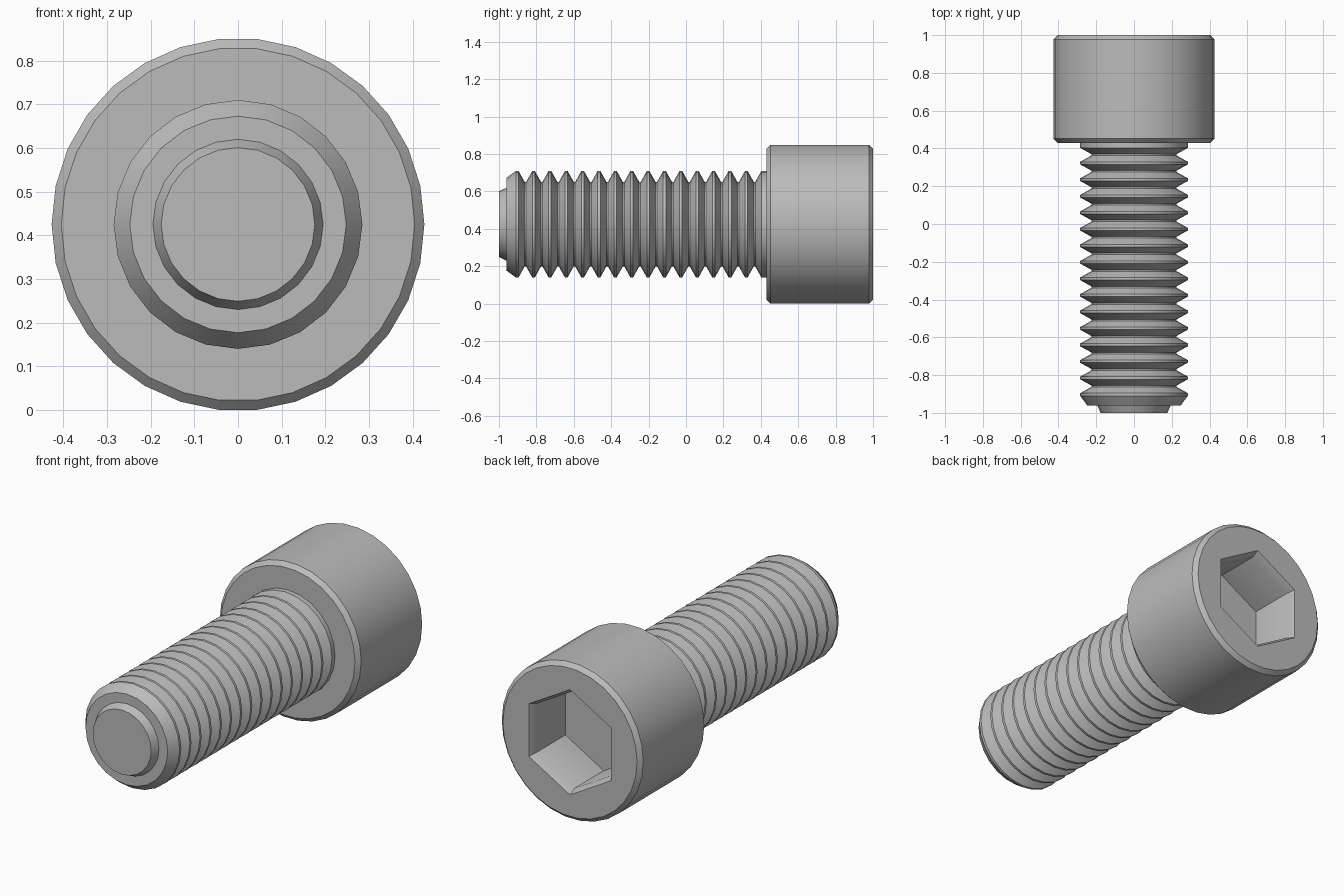
import bpy, bmesh, math

cube = bpy.data.objects.get("Cube")
if cube:
    bpy.data.objects.remove(cube)

AXIS_Z = 0.425      # height of the bolt's long axis
HEAD_R = 0.427
CREST_R, ROOT_R = 0.285, 0.226
PITCH = 0.0875

steel = bpy.data.materials.new("grey steel")
steel.use_nodes = True
grey = (0.5, 0.5, 0.5, 1)
steel.diffuse_color = grey
steel.node_tree.nodes["Principled BSDF"].inputs["Base Color"].default_value = grey


def ring(bm, y, radius, sides, start=0.0):
    """Closed loop of vertices around the long axis."""
    angles = [start + math.tau * i / sides for i in range(sides)]
    return [bm.verts.new((radius * math.cos(a), y, AXIS_Z + radius * math.sin(a)))
            for a in angles]


def skin(bm, rings):
    """Join neighbouring rings with quads."""
    for a, b in zip(rings, rings[1:]):
        n = len(a)
        for i in range(n):
            j = (i + 1) % n
            bm.faces.new((a[i], a[j], b[j], b[i]))


def loop_edges(bm, verts):
    return [bm.edges.get((verts[i - 1], verts[i])) for i in range(len(verts))]


def finish(bm, name):
    bmesh.ops.recalc_face_normals(bm, faces=bm.faces)
    mesh = bpy.data.meshes.new(name)
    bm.to_mesh(mesh)
    bm.free()
    mesh.materials.append(steel)
    obj = bpy.data.objects.new(name, mesh)
    bpy.context.collection.objects.link(obj)
    bpy.ops.object.select_all(action="DESELECT")
    obj.select_set(True)
    bpy.context.view_layer.objects.active = obj
    bpy.ops.object.shade_smooth_by_angle(angle=math.radians(25))


# Head: chamfered cylinder with a hexagonal socket in its back end
bm = bmesh.new()
bevel = 0.022
outer = [ring(bm, y, r, 30) for y, r in (
    (0.43, HEAD_R - bevel), (0.43 + bevel, HEAD_R),
    (1 - bevel, HEAD_R), (1.0, HEAD_R - bevel))]
skin(bm, outer)
bm.faces.new(outer[0])
socket = [ring(bm, y, r, 6, math.pi / 2) for y, r in (
    (1.0, 0.287), (0.96, 0.266), (0.71, 0.266))]
skin(bm, socket)
bm.faces.new(socket[-1])
bmesh.ops.triangle_fill(bm, use_beauty=True, normal=(0, 1, 0),
                        edges=loop_edges(bm, outer[-1]) + loop_edges(bm, socket[0]))
finish(bm, "socket_head")

# Shaft: stepped tip, then a repeated V-shaped thread ridge up to the head
profile = [(-1.0, 0.176), (-0.96, 0.195), (-0.96, 0.248)]
crest_half, root_half = 0.007, 0.004
first_crest = 0.41 - 15 * PITCH
for i in range(15):
    crest = first_crest + i * PITCH
    root = crest + PITCH / 2
    profile += [(crest - crest_half, CREST_R), (crest + crest_half, CREST_R),
                (root - root_half, ROOT_R), (root + root_half, ROOT_R)]
profile += [(0.41 - crest_half, CREST_R), (0.43, CREST_R)]

bm = bmesh.new()
rings = [ring(bm, y, r, 24) for y, r in profile]
skin(bm, rings)
bm.faces.new(rings[0])
finish(bm, "threaded_shaft")
